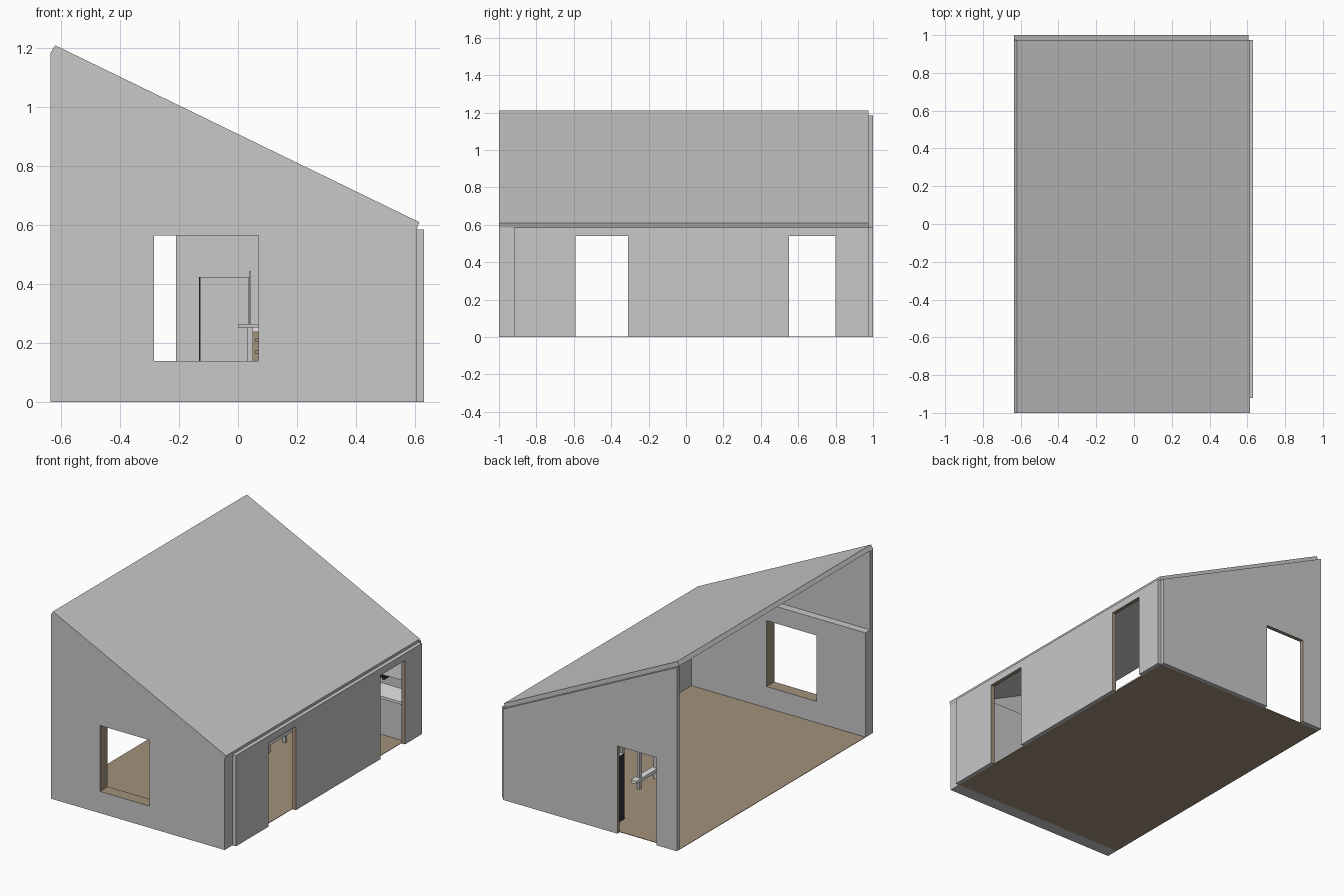
import bpy, bmesh
from mathutils import Vector

if "Cube" in bpy.data.objects:
    bpy.data.objects.remove(bpy.data.objects["Cube"])


def material(name, rgb):
    m = bpy.data.materials.new(name)
    m.diffuse_color = (*rgb, 1)
    m.use_nodes = True
    m.node_tree.nodes["Principled BSDF"].inputs["Base Color"].default_value = m.diffuse_color
    return m


GREY = material("plaster grey", (0.58, 0.58, 0.58))
BROWN = material("wood brown", (0.36, 0.285, 0.20))
WHITE = material("cabinet white", (0.85, 0.85, 0.85))
DARK = material("appliance dark", (0.03, 0.03, 0.035))


def make_object(name, bm, *mats):
    bmesh.ops.recalc_face_normals(bm, faces=bm.faces)
    me = bpy.data.meshes.new(name)
    bm.to_mesh(me)
    bm.free()
    for m in mats:
        me.materials.append(m)
    ob = bpy.data.objects.new(name, me)
    bpy.context.scene.collection.objects.link(ob)
    return ob


def prism(name, profile, y0, y1, *mats):
    """Extrude an x-z outline along y."""
    bm = bmesh.new()
    face = bm.faces.new([bm.verts.new((x, y0, z)) for x, z in profile])
    out = bmesh.ops.extrude_face_region(bm, geom=[face])
    bmesh.ops.translate(bm, vec=(0, y1 - y0, 0),
                        verts=[v for v in out["geom"] if isinstance(v, bmesh.types.BMVert)])
    return make_object(name, bm, *mats)


def box(name, x0, x1, y0, y1, z0, z1, *mats):
    return prism(name, [(x0, z0), (x1, z0), (x1, z1), (x0, z1)], y0, y1, *mats)


def cut_opening(ob, lo, hi):
    """Cut a box-shaped opening and line its edges with wood."""
    cutter = box("cutter", lo[0], hi[0], lo[1], hi[1], lo[2], hi[2], GREY, BROWN)
    cutter.hide_render = True
    mod = ob.modifiers.new("opening", "BOOLEAN")
    mod.operation = "DIFFERENCE"
    mod.solver = "EXACT"
    mod.object = cutter
    bpy.context.view_layer.update()
    dg = bpy.context.evaluated_depsgraph_get()
    me = bpy.data.meshes.new_from_object(ob.evaluated_get(dg))
    ob.modifiers.clear()
    ob.data = me
    bpy.data.objects.remove(cutter)
    eps = 1e-4
    for p in me.polygons:
        pts = [me.vertices[i].co for i in p.vertices]
        if all(lo[k] - eps <= c[k] <= hi[k] + eps for c in pts for k in range(3)):
            p.material_index = 1


# Main outline: tall open side at left, low eave at right
XL, XR, ZL, ZR = -0.635, 0.605, 1.185, 0.585
LEDGE = 0.675
x_ledge = XR - (LEDGE - ZR) * (XR - XL) / (ZL - ZR)

# Floor
box("floor", XL, XR, -0.92, 0.975, 0, 0.003, BROWN)

# Front wall: thick lower part with window, thin gable above a ledge
front = prism("front_wall", [(XL, 0), (XR, 0), (XR, ZR), (x_ledge, LEDGE), (XL, LEDGE)],
              -1, -0.92, GREY, BROWN)
cut_opening(front, (-0.285, -1.1, 0.14), (0.07, -0.85, 0.565))
prism("front_gable", [(x_ledge, LEDGE), (XL, ZL), (XL, LEDGE)], -1, -0.97, GREY)

# Back wall with door
back = prism("back_wall", [(XL, 0), (XR, 0), (XR, ZR), (XL, ZL)], 0.975, 1, GREY, BROWN)
cut_opening(back, (-0.49, 0.9, -0.1), (-0.21, 1.1, 0.565))

# Right wall with two doors
right = box("right_wall", XR, 0.63, -0.92, 0.975, 0, ZR, GREY, BROWN)
for y0, y1 in ((-0.59, -0.31), (0.55, 0.80)):
    cut_opening(right, (0.5, y0, -0.1), (0.7, y1, 0.54))

# Sloping roof slab
prism("roof", [(XL, ZL), (XR, ZR), (0.615, 0.61), (-0.62, 1.21)], -1, 0.975, GREY)

# Kitchen along the back wall
box("fridge", -0.127, 0.038, 0.815, 0.972, 0.003, 0.425, GREY)
box("fridge_side", -0.132, -0.127, 0.815, 0.972, 0.003, 0.425, DARK)
box("tall_divider", 0.039, 0.044, 0.815, 0.972, 0.003, 0.445, GREY)
box("drawer_cabinet", 0.045, 0.30, 0.83, 0.972, 0.003, 0.238, BROWN)
for z in (0.06, 0.17, 0.21):
    box("drawer_handle", 0.06, 0.28, 0.823, 0.83, z - 0.006, z + 0.006, BROWN)
box("base_cabinet", 0.301, 0.60, 0.83, 0.972, 0.003, 0.238, GREY)
box("counter_top", 0.045, 0.602, 0.82, 0.973, 0.238, 0.255, WHITE)
box("wall_cupboard", 0.20, 0.60, 0.90, 0.972, 0.35, 0.48, WHITE)
for i in range(4):
    x = 0.30 + i * 0.035
    box("rack_bar", x, x + 0.015, 0.89, 0.96, 0.325, 0.345, DARK)

# Table behind the solid stretch of the right wall
box("table_top", 0.0, 0.32, 0.22, 0.45, 0.254, 0.265, GREY)
for x in (0.03, 0.27):
    for y in (0.24, 0.41):
        box("table_leg", x, x + 0.02, y, y + 0.02, 0.003, 0.254, GREY)
box("foot_rail", 0.022, 0.06, 0.22, 0.475, 0.055, 0.075, WHITE)
